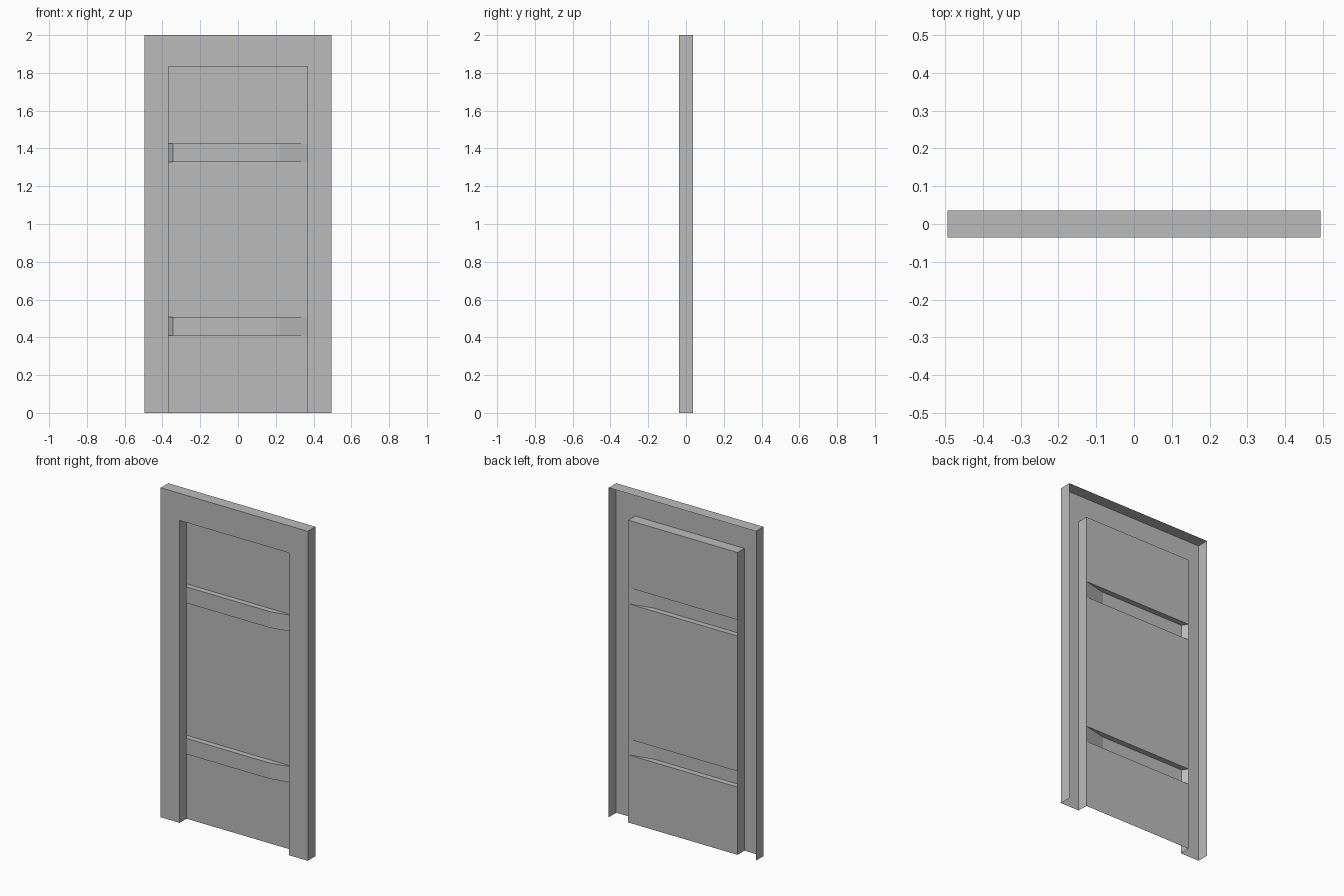
import bpy
import bmesh

cube = bpy.data.objects.get("Cube")
if cube:
    bpy.data.objects.remove(cube)

HALF_W, HEIGHT = 0.494, 2.0          # outer frame
OPEN_W, OPEN_H = 0.367, 1.835        # doorway opening
FRONT, BACK = -0.036, 0.036          # sheet depth limits
PANEL_Y = 0.03                       # plane of the inset panel
RAIL_DEPTH = 0.034
RAILS = {"lower_rail": (0.411, 0.507), "upper_rail": (1.328, 1.426)}

grey = bpy.data.materials.new("plain_grey")
grey.use_nodes = True
colour = (0.5, 0.5, 0.5, 1)
grey.diffuse_color = colour
grey.node_tree.nodes["Principled BSDF"].inputs["Base Color"].default_value = colour


def sheet(name, polygons):
    """Make a thin open sheet from a list of corner lists."""
    bm = bmesh.new()
    for corners in polygons:
        bm.faces.new([bm.verts.new(c) for c in corners])
    bmesh.ops.remove_doubles(bm, verts=bm.verts, dist=0.0001)
    mesh = bpy.data.meshes.new(name)
    bm.to_mesh(mesh)
    bm.free()
    mesh.materials.append(grey)
    obj = bpy.data.objects.new(name, mesh)
    bpy.context.collection.objects.link(obj)
    return obj


def arch(w, h, y):
    """Path up one side, across the top and down the other."""
    return [(-w, y, 0), (-w, y, h), (w, y, h), (w, y, 0)]


def bridge(a, b):
    return [(b[i], b[i + 1], a[i + 1], a[i]) for i in range(len(a) - 1)]


# Frame: outer returns, front face and the reveal going back to the panel
loops = [arch(HALF_W, HEIGHT, BACK), arch(HALF_W, HEIGHT, FRONT),
         arch(OPEN_W, OPEN_H, FRONT), arch(OPEN_W, OPEN_H, PANEL_Y)]
sheet("door_frame", [q for a, b in zip(loops, loops[1:]) for q in bridge(a, b)])

# Inset panel: strips between the rails
levels = [0] + [z for span in RAILS.values() for z in span] + [OPEN_H]
sheet("door_panel", [
    [(-OPEN_W, PANEL_Y, z0), (OPEN_W, PANEL_Y, z0),
     (OPEN_W, PANEL_Y, z1), (-OPEN_W, PANEL_Y, z1)]
    for z0, z1 in zip(levels[::2], levels[1::2])])

# Rails: hollow pressings with a steep end and a long ramp
plan = [(-OPEN_W, PANEL_Y), (-0.345, PANEL_Y - RAIL_DEPTH),
        (0.22, PANEL_Y - RAIL_DEPTH), (OPEN_W, PANEL_Y)]
for name, (z0, z1) in RAILS.items():
    low = [(x, y, z0) for x, y in plan]
    high = [(x, y, z1) for x, y in plan]
    sheet(name, bridge(high, low) + [high, low[::-1]])
